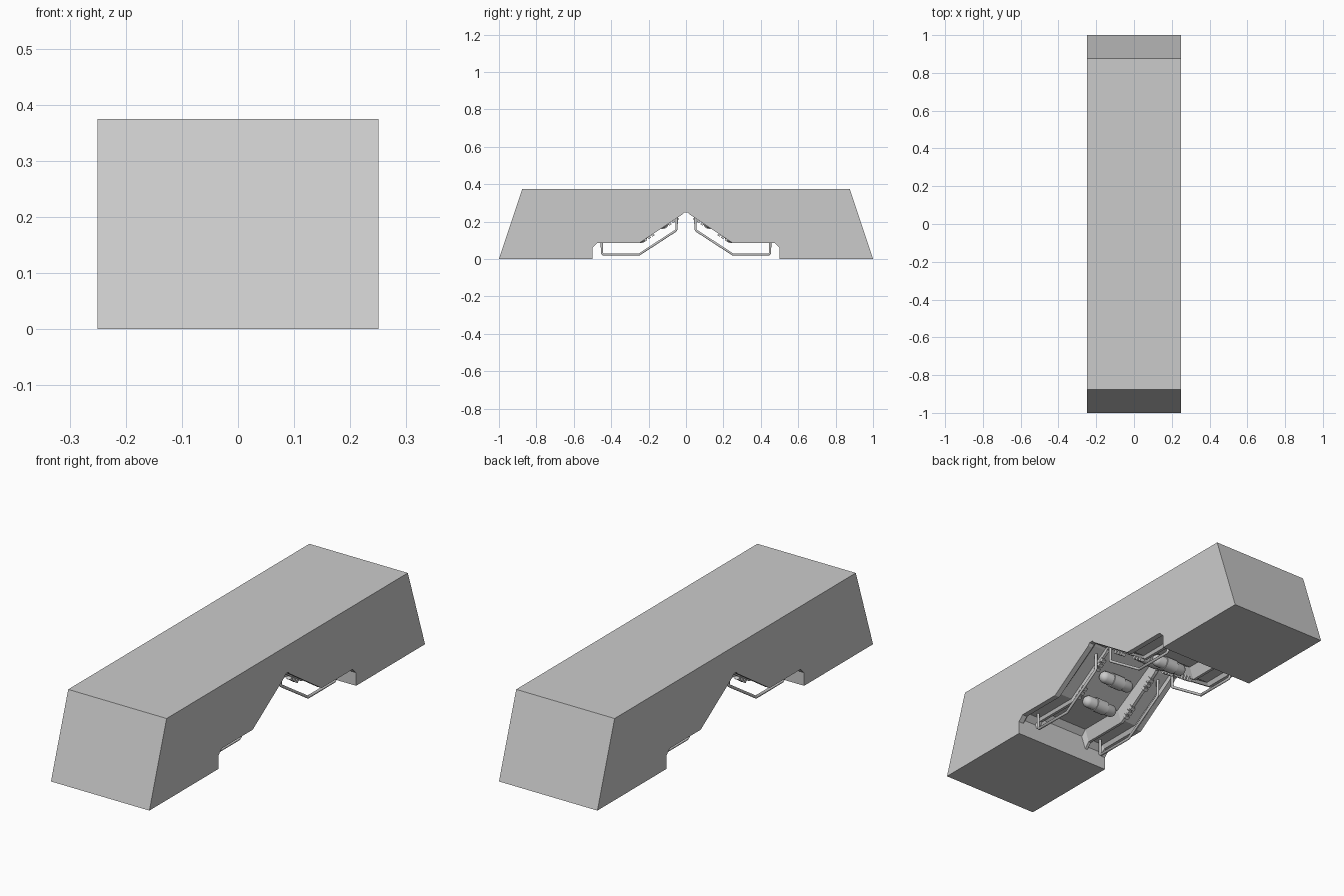
import bpy, bmesh, math
from mathutils import Matrix, Vector

if "Cube" in bpy.data.objects:
    bpy.data.objects.remove(bpy.data.objects["Cube"])

SLOPE = math.atan2(0.165, 0.25)


def finish(name, bm, smooth=False):
    bmesh.ops.recalc_face_normals(bm, faces=bm.faces)
    me = bpy.data.meshes.new(name)
    bm.to_mesh(me)
    bm.free()
    ob = bpy.data.objects.new(name, me)
    bpy.context.collection.objects.link(ob)
    if smooth:
        bpy.context.view_layer.objects.active = ob
        ob.select_set(True)
        bpy.ops.object.shade_smooth_by_angle(angle=math.radians(40))
        ob.select_set(False)
    return ob


def section(d):
    """Side outline of the block; the underside is sunk by depth d."""
    half = [(-0.875, 0.375), (-1, 0), (-0.5, 0), (-0.5, 0.06 + d),
            (-0.475, 0.085 + d), (-0.25, 0.085 + d), (-0.02, 0.238 + d * 0.7),
            (-0.01, 0.25 + d * 0.5)]
    return half + [(-y, z) for y, z in reversed(half)]


# Body: outlines lofted across x, giving outer lip, rail groove, inner lip, recess
right = [(0.25, 0), (0.225, 0), (0.215, 0.018), (0.155, 0.018),
         (0.148, 0.004), (0.135, 0.004), (0.115, 0.06)]
stations = right + [(-x, d) for x, d in reversed(right)]
bm = bmesh.new()
rings = [[bm.verts.new((x, y, z)) for y, z in section(d)] for x, d in stations]
for a, b in zip(rings, rings[1:]):
    for i in range(len(a)):
        j = (i + 1) % len(a)
        bm.faces.new((a[i], a[j], b[j], b[i]))
bm.faces.new(rings[0])
bm.faces.new(rings[-1])
bmesh.ops.remove_doubles(bm, verts=bm.verts, dist=1e-5)
bmesh.ops.dissolve_limit(bm, angle_limit=0.005, verts=bm.verts, edges=bm.edges)
finish("bridge_body", bm)


# Bent tube rails hanging in the grooves
def rail(name, x, s):
    pts = [(-0.45, 0.11), (-0.45, 0.032), (-0.443, 0.025), (-0.25, 0.025),
           (-0.056, 0.151), (-0.05, 0.16), (-0.05, 0.24)]
    cu = bpy.data.curves.new(name, 'CURVE')
    cu.dimensions = '3D'
    cu.bevel_depth = 0.007
    cu.bevel_resolution = 1
    cu.use_fill_caps = True
    sp = cu.splines.new('POLY')
    sp.points.add(len(pts) - 1)
    for p, (y, z) in zip(sp.points, pts):
        p.co = (x, y * s, z, 1)
    bpy.context.collection.objects.link(bpy.data.objects.new(name, cu))


# Capsule lamps lying across the recess
def lamp(name, y, z):
    bm = bmesh.new()
    bmesh.ops.create_uvsphere(bm, u_segments=16, v_segments=9, radius=0.028)
    for v in bm.verts:
        v.co.z += math.copysign(0.062, v.co.z)
    bmesh.ops.create_cone(bm, cap_ends=True, segments=16, radius1=0.032,
                          radius2=0.032, depth=0.06)
    bmesh.ops.transform(bm, verts=bm.verts, matrix=Matrix.Translation((0, y, z))
                        @ Matrix.Rotation(math.pi / 2, 4, 'Y'))
    finish(name, bm, True)


# Small clip blocks along the inner lip of the slope
def clips(name, x, s):
    bm = bmesh.new()
    for y0 in (-0.20, -0.07):
        for k in (-1, 0, 1):
            y = y0 + k * 0.02
            z = 0.25 + y * 0.66 + 0.002
            m = (Matrix.Translation((x, y * s, z))
                 @ Matrix.Rotation(SLOPE * s, 4, 'X')
                 @ Matrix.Diagonal((0.022, 0.015, 0.024, 1)))
            bmesh.ops.create_cube(bm, size=1, matrix=m)
    finish(name, bm)


for s, end in ((1, "front"), (-1, "back")):
    for x, side in ((0.18, "right"), (-0.18, "left")):
        rail(f"rail_{end}_{side}", x, s)
        clips(f"clips_{end}_{side}", x * 0.77, s)
    lamp(f"upper_lamp_{end}", -0.125 * s, 0.192)
    lamp(f"lower_lamp_{end}", -0.24 * s, 0.117)
